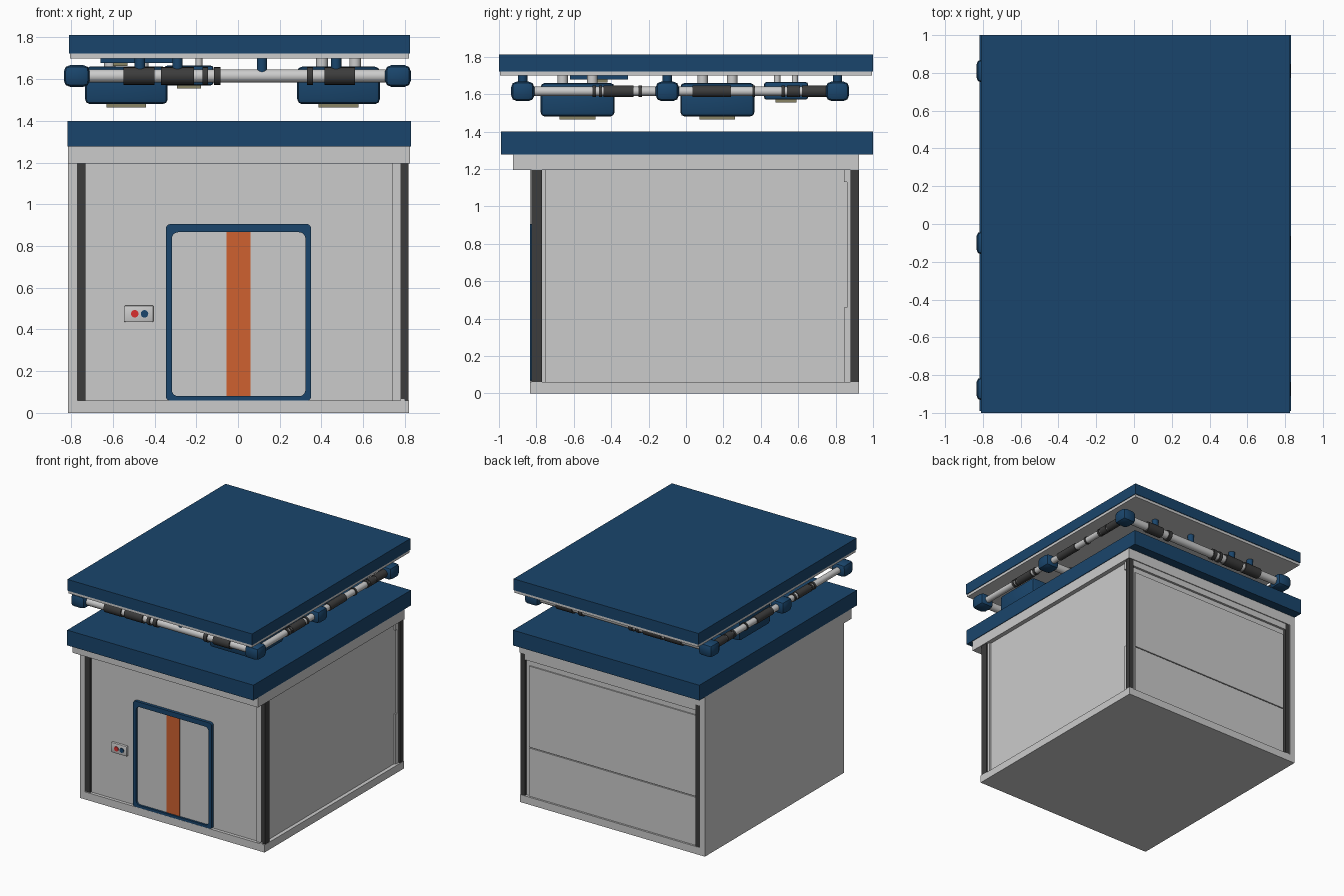
import bpy, bmesh, math
from mathutils import Vector

if "Cube" in bpy.data.objects:
    bpy.data.objects.remove(bpy.data.objects["Cube"])


def material(name, rgb):
    m = bpy.data.materials.new(name)
    m.diffuse_color = (*rgb, 1)
    m.use_nodes = True
    m.node_tree.nodes["Principled BSDF"].inputs["Base Color"].default_value = m.diffuse_color
    return m


BLUE = material("blue", (0.01, 0.06, 0.15))
DARK = material("dark", (0.045, 0.045, 0.045))
ORANGE = material("orange", (0.62, 0.12, 0.03))
RED = material("red", (0.7, 0.03, 0.03))
LENS = material("lens", (0.25, 0.23, 0.13))


def finish(name, bm, mat=None, smooth=False):
    bmesh.ops.recalc_face_normals(bm, faces=bm.faces)
    me = bpy.data.meshes.new(name)
    bm.to_mesh(me)
    bm.free()
    ob = bpy.data.objects.new(name, me)
    bpy.context.collection.objects.link(ob)
    if mat:
        me.materials.append(mat)
    if smooth:
        bpy.context.view_layer.objects.active = ob
        ob.select_set(True)
        bpy.ops.object.shade_smooth_by_angle(angle=math.radians(35))
        ob.select_set(False)
    return ob


def box(name, x, y, z, mat=None, bevel=0):
    """Box from (min, max) pairs on each axis."""
    bm = bmesh.new()
    bmesh.ops.create_cube(bm, size=1)
    for v in bm.verts:
        v.co = Vector([(a + b) / 2 + c * (b - a) for (a, b), c in zip((x, y, z), v.co)])
    if bevel:
        bmesh.ops.bevel(bm, geom=bm.edges[:], offset=bevel, segments=2,
                        affect='EDGES', profile=0.5)
    return finish(name, bm, mat, bevel > 0)


def rod(name, a, b, r, mat=None, sides=20):
    """Cylinder between two points."""
    a, b = Vector(a), Vector(b)
    bm = bmesh.new()
    bmesh.ops.create_cone(bm, cap_ends=True, segments=sides, radius1=r, radius2=r,
                          depth=(b - a).length)
    rot = (b - a).to_track_quat('Z', 'Y')
    for v in bm.verts:
        v.co = rot @ v.co + (a + b) / 2
    return finish(name, bm, mat, True)


def rounded_rect(x0, x1, z0, z1, r, n=5):
    pts = []
    for i, (cx, cz) in enumerate([(x1 - r, z1 - r), (x0 + r, z1 - r),
                                  (x0 + r, z0 + r), (x1 - r, z0 + r)]):
        for k in range(n + 1):
            t = math.pi / 2 * (i + k / n)
            pts.append((cx + r * math.cos(t), cz + r * math.sin(t)))
    return pts


def ring(name, outer, inner, y0, y1, mat):
    """Frame between two outlines, thick along y."""
    bm = bmesh.new()
    loops = [[bm.verts.new((px, y, pz)) for px, pz in pts]
             for pts, y in ((outer, y0), (inner, y0), (inner, y1), (outer, y1))]
    n = len(outer)
    for j in range(4):
        p, q = loops[j], loops[(j + 1) % 4]
        for i in range(n):
            bm.faces.new((p[i], p[(i + 1) % n], q[(i + 1) % n], q[i]))
    return finish(name, bm, mat, True)


# Cabin body, plinth and roof
box("cabin_core", (-0.80, 0.79), (-0.81, 0.90), (0.01, 1.30))
box("plinth", (-0.815, 0.82), (-0.835, 0.925), (0, 0.06))
box("left_wall", (-0.815, -0.77), (-0.835, 0.925), (0.06, 1.2))
box("eaves_band", (-0.815, 0.825), (-0.925, 0.925), (1.195, 1.31))
box("lower_roof", (-0.818, 0.83), (-0.99, 1.0), (1.278, 1.40), BLUE)

# Dark corner columns
for y0, y1, side in ((-0.825, -0.77, "front"), (0.88, 0.922, "back")):
    box(side + "_right_column", (0.78, 0.818), (y0, y1), (0.04, 1.2), DARK)
    box(side + "_left_column", (-0.77, -0.73), (y0, y1), (0.04, 1.2), DARK)
box("front_right_edge", (0.74, 0.78), (-0.82, -0.80), (0.06, 1.2))
box("front_corner_edge", (0.78, 0.80), (-0.835, -0.815), (0.06, 0.07))

# Right wall edging
box("right_wall_front_strip", (0.78, 0.805), (-0.77, -0.75), (0.06, 1.2))
box("right_wall_back_strip", (0.78, 0.805), (0.862, 0.88), (0.06, 1.2))
for z0, z1 in ((1.13, 1.2), (0.06, 0.46)):
    box("right_wall_strip_step", (0.78, 0.803), (0.845, 0.865), (z0, z1))

# Back wall panels
box("back_lower_panel", (-0.72, 0.75), (0.89, 0.910), (0.06, 0.445))
box("back_upper_panel", (-0.72, 0.75), (0.89, 0.910), (0.452, 1.10))
box("back_header", (-0.73, 0.78), (0.89, 0.918), (1.145, 1.2))

# Front door
outer = rounded_rect(-0.345, 0.35, 0.058, 0.905, 0.02)
inner = rounded_rect(-0.317, 0.323, 0.08, 0.866, 0.03)
ring("door_frame", outer, inner, -0.834, -0.80, BLUE)
box("door_panel", (-0.33, 0.335), (-0.818, -0.80), (0.065, 0.89))
box("door_stripe", (-0.055, 0.06), (-0.822, -0.81), (0.081, 0.866), ORANGE)

# Door control box with two buttons
box("control_box", (-0.545, -0.405), (-0.828, -0.80), (0.435, 0.515), None, 0.006)
for px, m, nm in ((-0.495, RED, "red_button"), (-0.448, BLUE, "blue_button")):
    rod(nm, (px, -0.82, 0.475), (px, -0.833, 0.475), 0.018, m)

# Raised upper roof
box("upper_roof", (-0.81, 0.825), (-1, 1), (1.722, 1.812), BLUE)
box("upper_roof_lining", (-0.805, 0.82), (-0.995, 0.995), (1.70, 1.725))

# Pipe frame under the upper roof
XL, XR, ZP = -0.773, 0.767, 1.615
JY = (-0.873, -0.10, 0.81)
CROSS_SLEEVES = ((-0.55, -0.40), (-0.37, -0.21), (-0.17, -0.145),
                 (-0.115, -0.085), (0.33, 0.36), (0.415, 0.56))
SIDE_SLEEVES = ((-0.50, -0.48), (-0.465, -0.45), (-0.44, -0.28), (-0.255, -0.235),
                (0.035, 0.24), (0.355, 0.37), (0.51, 0.53), (0.54, 0.61), (0.62, 0.75))
for y in JY:
    rod("cross_pipe", (XL, y, ZP), (XR, y, ZP), 0.032)
    for a, b in CROSS_SLEEVES:
        rod("cross_sleeve", (a, y, ZP), (b, y, ZP), 0.042, DARK)
    for x in (-0.47, -0.29, 0.115, 0.47):
        rod("hanger_post", (x, y, ZP), (x, y, 1.705), 0.025, BLUE)
    for x in (XL, XR):
        box("pipe_joint", (x - 0.062, x + 0.062), (y - 0.062, y + 0.062),
            (ZP - 0.052, ZP + 0.052), BLUE, 0.03)
for x in (XL, XR):
    rod("side_pipe", (x, JY[0], ZP), (x, JY[2], ZP), 0.025)
    for a, b in SIDE_SLEEVES:
        rod("side_sleeve", (x, a, ZP), (x, b, ZP), 0.031, DARK)


# Hanging units with lens and rods
def unit(name, cx, cy, half, z0, z1):
    box(name, (cx - half, cx + half), (cy - half, cy + half), (z0, z1), BLUE, half * 0.12)
    w = half * 0.48
    box(name + "_lens", (cx - w, cx + w), (cy - w, cy + w), (z0 - 0.015, z0 + 0.01), LENS)
    for dx in (-1, 1):
        for dy in (-1, 1):
            d = half * 0.4
            rod(name + "_rod", (cx + dx * d, cy + dy * d, z1 - 0.02),
                (cx + dx * d, cy + dy * d, 1.705), half * 0.14)


unit("front_unit", 0.482, -0.58, 0.198, 1.48, 1.66)
unit("rear_unit", -0.535, 0.168, 0.198, 1.48, 1.66)
unit("small_unit", -0.235, 0.535, 0.118, 1.57, 1.665)
box("ceiling_plate", (-0.66, -0.27), (-0.62, -0.31), (1.677, 1.705), BLUE)
box("ceiling_plate_lens", (-0.60, -0.53), (-0.52, -0.42), (1.662, 1.68), LENS)
